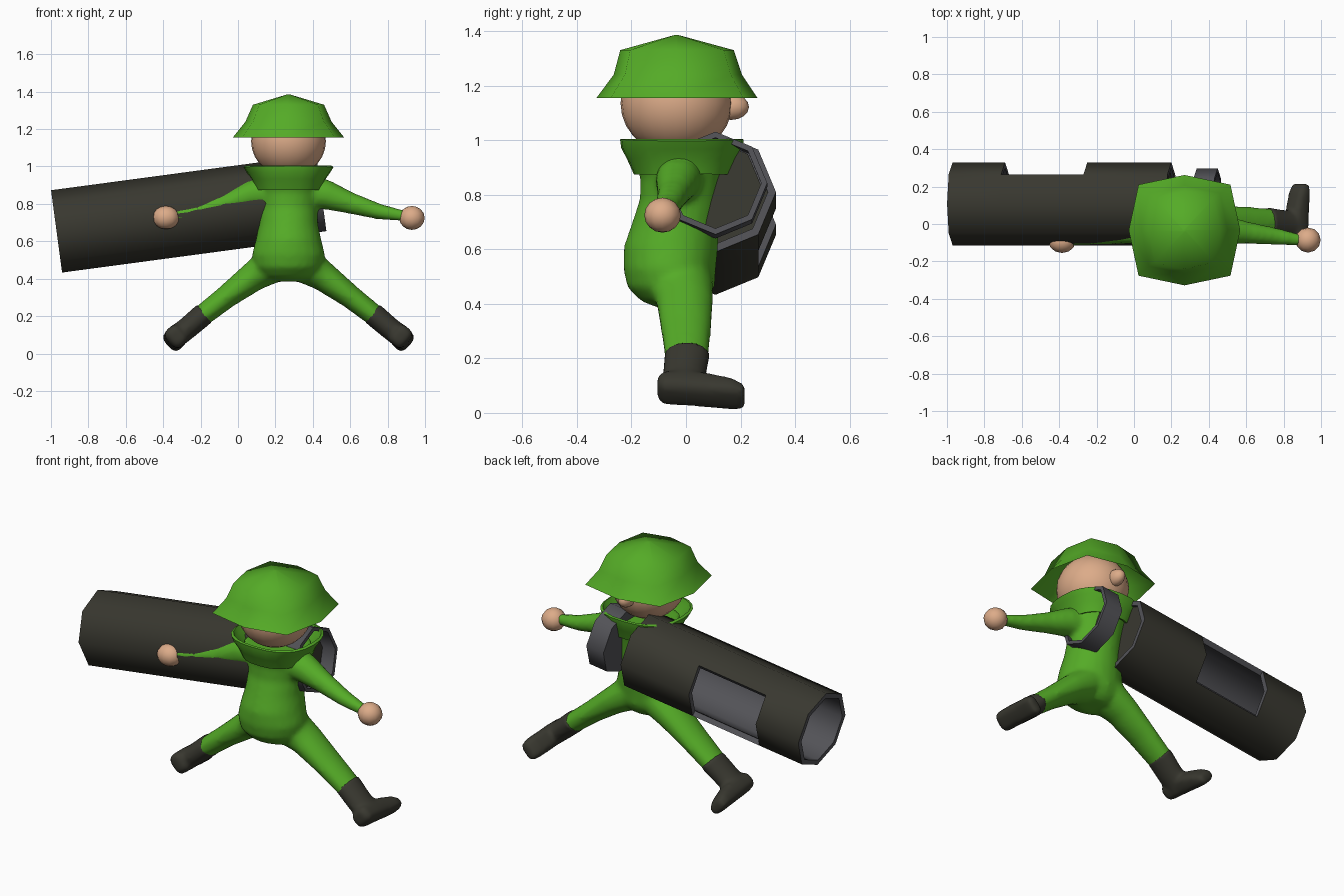
import bpy, bmesh, math
from mathutils import Vector as V, Matrix

if "Cube" in bpy.data.objects:
    bpy.data.objects.remove(bpy.data.objects["Cube"])

CX = 0.27  # mirror plane of the figure


def mat(name, rgb):
    m = bpy.data.materials.new(name)
    m.diffuse_color = (*rgb, 1)
    m.use_nodes = True
    m.node_tree.nodes["Principled BSDF"].inputs["Base Color"].default_value = m.diffuse_color
    return m


GREEN = mat("uniform green", (0.09, 0.41, 0.02))
SKIN = mat("skin", (0.72, 0.41, 0.25))
DARK = mat("dark olive", (0.04, 0.039, 0.029))
GREY = mat("steel grey", (0.085, 0.085, 0.095))


def loft(bm, rings, n=16, power=2.0, caps=True):
    """Skin rings given as (centre, half axis u, half axis v)."""
    loops = []
    for c, u, v in rings:
        loop = []
        for i in range(n):
            a = 2 * math.pi * i / n
            ca, sa = math.cos(a), math.sin(a)
            x = math.copysign(abs(ca) ** (2 / power), ca)
            y = math.copysign(abs(sa) ** (2 / power), sa)
            loop.append(bm.verts.new(V(c) + V(u) * x + V(v) * y))
        loops.append(loop)
    new = []
    for a, b in zip(loops, loops[1:]):
        for i in range(n):
            j = (i + 1) % n
            new.append(bm.faces.new((a[i], a[j], b[j], b[i])))
    if caps:
        new.append(bm.faces.new(loops[0]))
        new.append(bm.faces.new(loops[-1]))
    bmesh.ops.recalc_face_normals(bm, faces=new)
    return new


def finish(name, bm, mats, angle=60):
    me = bpy.data.meshes.new(name)
    bm.to_mesh(me)
    bm.free()
    ob = bpy.data.objects.new(name, me)
    bpy.context.collection.objects.link(ob)
    for m in mats:
        me.materials.append(m)
    bpy.ops.object.select_all(action='DESELECT')
    ob.select_set(True)
    bpy.context.view_layer.objects.active = ob
    bpy.ops.object.shade_smooth_by_angle(angle=math.radians(angle))
    return ob


def blend(ob, voxel, iterations):
    """Fuse overlapping lofts into one soft surface."""
    r = ob.modifiers.new("fuse", 'REMESH')
    r.mode, r.voxel_size, r.use_smooth_shade = 'VOXEL', voxel, True
    s = ob.modifiers.new("soften", 'SMOOTH')
    s.factor, s.iterations = 0.5, iterations


def shell(ob, thickness, mat_offset=0):
    s = ob.modifiers.new("wall", 'SOLIDIFY')
    s.thickness, s.offset = thickness, -1
    s.material_offset = s.material_offset_rim = mat_offset
    bpy.ops.object.modifier_apply(modifier=s.name)
    bpy.ops.object.shade_smooth_by_angle(angle=math.radians(50))


def flat_rings(rows):
    """Horizontal rings from rows of (z, half width x, centre y, half depth y)."""
    return [((CX, cy, z), (rx, 0, 0), (0, ry, 0)) for z, rx, cy, ry in rows]


def limb(bm, side, rows):
    """Limb from rows of (x offset, y, z, half thickness, half depth y)."""
    pts = [V((CX + side * o, y, z)) for o, y, z, _, _ in rows]
    rings = []
    for i, p in enumerate(pts):
        d = pts[min(i + 1, len(pts) - 1)] - pts[max(i - 1, 0)]
        nrm = V((d.z, 0, -d.x)).normalized()
        rings.append((p, nrm * rows[i][3], V((0, rows[i][4], 0))))
    loft(bm, rings)


# Body suit: torso, arms and legs fused together
bm = bmesh.new()
loft(bm, flat_rings([
    (0.385, 0.10, -0.03, 0.07), (0.41, 0.15, -0.045, 0.12), (0.46, 0.185, -0.055, 0.16),
    (0.53, 0.195, -0.06, 0.17), (0.61, 0.175, -0.055, 0.173), (0.69, 0.158, -0.04, 0.16),
    (0.78, 0.155, -0.02, 0.15), (0.86, 0.165, -0.012, 0.155), (0.95, 0.185, -0.013, 0.185)]), 24)
for s in (-1, 1):
    limb(bm, s, [(0.08, -0.02, 0.86, 0.09, 0.09), (0.20, -0.03, 0.85, 0.08, 0.082),
                 (0.33, -0.045, 0.805, 0.058, 0.06), (0.48, -0.065, 0.76, 0.043, 0.047),
                 (0.64, -0.088, 0.732, 0.027, 0.03)])
    limb(bm, s, [(0.05, -0.03, 0.50, 0.11, 0.13), (0.19, -0.005, 0.41, 0.08, 0.105),
                 (0.33, 0.0, 0.305, 0.063, 0.093), (0.49, 0.003, 0.18, 0.056, 0.078)])
blend(finish("body_suit", bm, [GREEN]), 0.015, 5)

# Open collar
bm = bmesh.new()
loft(bm, flat_rings([(0.88, 0.165, -0.012, 0.165), (0.94, 0.185, -0.014, 0.19),
                     (0.975, 0.21, -0.015, 0.208), (1.005, 0.228, -0.015, 0.212)]),
     24, 2.5, caps=False)
shell(finish("collar", bm, [GREEN]), 0.015)

# Boots: shaft along the leg, foot along y
d, n = V((0.75, 0, -0.66)), V((0.66, 0, 0.75))
for s, label in ((-1, "left"), (1, "right")):
    bm = bmesh.new()
    limb(bm, s, [(0.445, 0.005, 0.218, 0.062, 0.084), (0.53, -0.005, 0.145, 0.06, 0.08),
                 (0.625, -0.01, 0.068, 0.058, 0.08)])
    flip = V((s, 1, 1))
    rings = []
    for y, o, z, h, w in ((-0.105, 0.60, 0.093, 0.03, 0.04), (-0.08, 0.60, 0.092, 0.05, 0.06),
                          (0.0, 0.60, 0.092, 0.056, 0.06), (0.09, 0.605, 0.082, 0.052, 0.06),
                          (0.17, 0.615, 0.07, 0.042, 0.06), (0.215, 0.622, 0.058, 0.028, 0.05)):
        rings.append((V((CX + s * o, y, z)), d * flip * h, n * flip * w))
    loft(bm, rings, 16, 3)
    blend(finish(label + "_boot", bm, [DARK]), 0.012, 3)


def ball(name, c, r, seg=16):
    bm = bmesh.new()
    bmesh.ops.create_uvsphere(bm, u_segments=seg, v_segments=seg // 2 + 2, radius=1,
                              matrix=Matrix.Translation(c) @ Matrix.Diagonal((*r, 1)))
    return finish(name, bm, [SKIN])


# Hands, head and nose
ball("left_hand", (-0.385, -0.095, 0.727), (0.072, 0.06, 0.062), 12)
ball("right_hand", (0.93, -0.086, 0.725), (0.068, 0.067, 0.064), 12)
ball("head", (CX, -0.035, 1.135), (0.2, 0.205, 0.19), 24)
ball("nose", (CX, 0.165, 1.122), (0.042, 0.066, 0.048), 12)

# Helmet: eight-sided open shell with flared brim
bm = bmesh.new()
faces = loft(bm, flat_rings([(1.155, 0.298, -0.033, 0.295), (1.24, 0.23, -0.03, 0.235),
                             (1.33, 0.19, -0.033, 0.208), (1.385, 0.008, -0.035, 0.008)]),
             8, 3.6)
bmesh.ops.delete(bm, geom=[faces[-2]], context='FACES_ONLY')
finish("helmet", bm, [GREEN])

# Launcher tube along a tilted axis
axis = V((math.cos(0.133), 0, math.sin(0.133)))
up = V((-axis.z, 0, axis.x))
start = V((-0.97, 0.108, 0.653))


def tube_ring(s, r):
    return (start + axis * s, V((0, r, 0)), up * r)


# Main tube: window cut in the two faces at +y, grey inner wall
bm = bmesh.new()
faces = loft(bm, [tube_ring(s, 0.222) for s in (0, 0.283, 0.727, 1.18)], 8, caps=False)
bmesh.ops.delete(bm, geom=[faces[8], faces[15]], context='FACES')
shell(finish("launcher_tube", bm, [DARK, GREY]), 0.03, 1)

# Dark plug inside the tube end
bm = bmesh.new()
loft(bm, [tube_ring(s, 0.192) for s in (1.15, 1.165)], 8)
finish("tube_plug", bm, [DARK], 30)

# Grey end cup, open to +x
bm = bmesh.new()
faces = loft(bm, [tube_ring(s, 0.19) for s in (1.317, 1.43)], 8)
bmesh.ops.delete(bm, geom=[faces[-1]], context='FACES_ONLY')
shell(finish("end_cup", bm, [GREY]), 0.022)

# Dark lining of the cup floor
bm = bmesh.new()
loft(bm, [tube_ring(s, 0.168) for s in (1.338, 1.345)], 8)
finish("cup_lining", bm, [DARK], 30)
